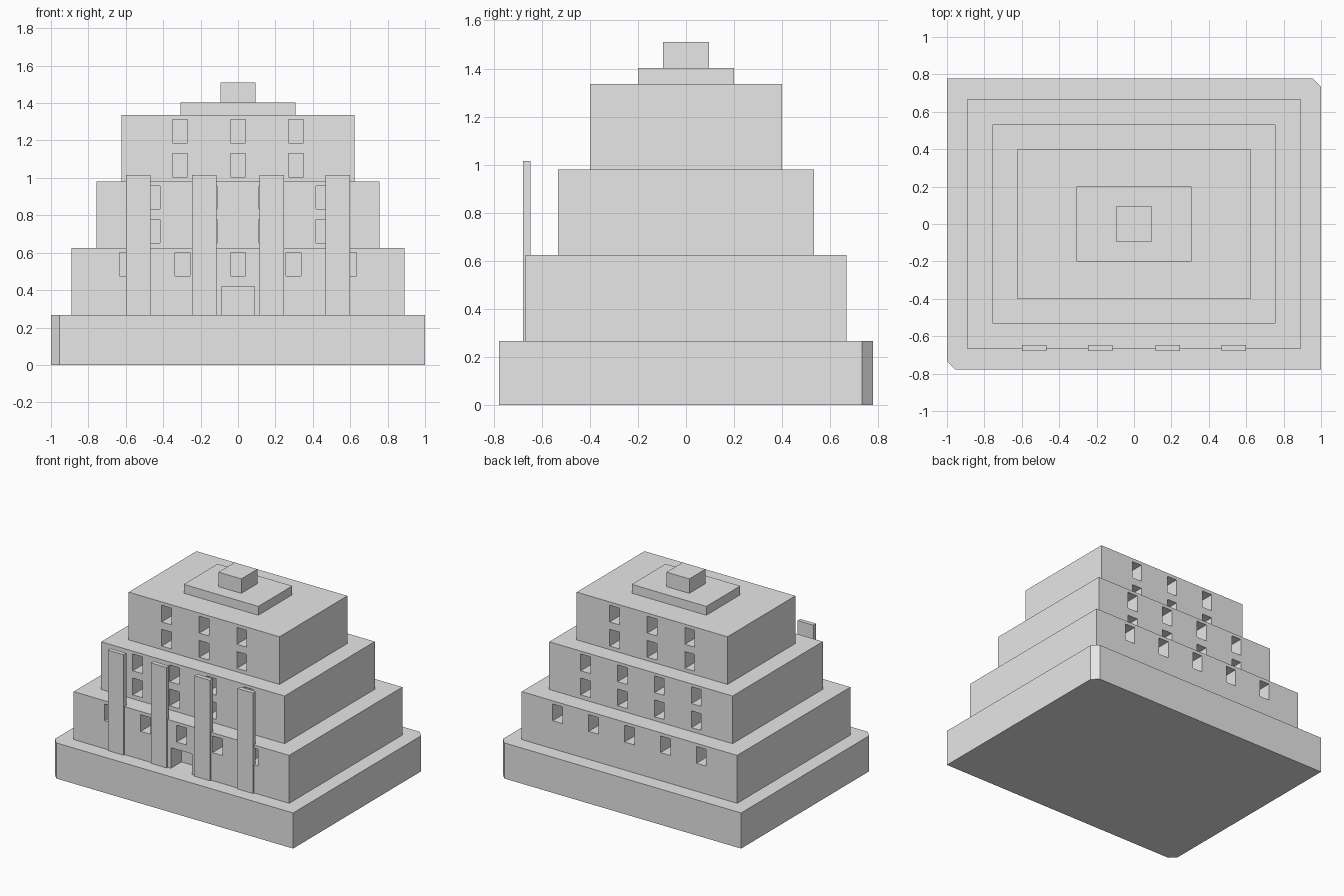
import bpy, bmesh
from mathutils import Matrix, Vector

if "Cube" in bpy.data.objects:
    bpy.data.objects.remove(bpy.data.objects["Cube"])

# Single stone colour
stone = bpy.data.materials.new("pale_grey_stone")
stone.use_nodes = True
colour = (0.8, 0.8, 0.8, 1)
stone.diffuse_color = colour
stone.node_tree.nodes["Principled BSDF"].inputs["Base Color"].default_value = colour


def boxes(name, bounds):
    """One flat-shaded object holding a box for each (low corner, high corner)."""
    bm = bmesh.new()
    for low, high in bounds:
        low, high = Vector(low), Vector(high)
        place = Matrix.Translation((low + high) / 2) @ Matrix.Diagonal((high - low).to_4d())
        bmesh.ops.create_cube(bm, size=1, matrix=place)
    mesh = bpy.data.meshes.new(name)
    bm.to_mesh(mesh)
    bm.free()
    mesh.materials.append(stone)
    obj = bpy.data.objects.new(name, mesh)
    bpy.context.collection.objects.link(obj)
    return obj


def block(name, hx, hy, z0, z1):
    return boxes(name, [((-hx, -hy, z0), (hx, hy, z1))])


def carve(target, bounds):
    """Cut the recesses into the target and drop the cutter."""
    cutter = boxes("recess_cutter", bounds)
    cutter.hide_render = True
    mod = target.modifiers.new("recesses", 'BOOLEAN')
    mod.operation, mod.solver, mod.object = 'DIFFERENCE', 'EXACT', cutter
    bpy.context.view_layer.objects.active = target
    bpy.ops.object.modifier_apply(modifier=mod.name)
    bpy.data.objects.remove(cutter)


DEPTH, HALF, TALL = 0.125, 0.04, 0.125


def windows(hy, columns, sills):
    """Recess boxes for matching front and back windows."""
    result = []
    for x in columns:
        for z in sills:
            for y0, y1 in ((-hy - 0.1, -hy + DEPTH), (hy - DEPTH, hy + 0.1)):
                result.append(((x - HALF, y0, z), (x + HALF, y1, z + TALL)))
    return result


# Plinth with two opposite corners clipped
plinth = block("plinth", 1, 0.778, 0, 0.266)
bm = bmesh.new()
bm.from_mesh(plinth.data)
corners = [e for e in bm.edges
           if all(v.co.x * v.co.y > 0 for v in e.verts)
           and abs(e.verts[0].co.z - e.verts[1].co.z) > 0.1]
bmesh.ops.bevel(bm, geom=corners, offset=0.045, segments=1, affect='EDGES')
bm.to_mesh(plinth.data)
bm.free()

# Stepped storeys with recessed windows, and a doorway in the lowest
lower = block("lower_storey", 0.89, 0.667, 0.266, 0.624)
door = ((-0.088, -0.8, 0.2), (0.088, -0.667 + DEPTH, 0.42))
carve(lower, windows(0.667, [i * 0.297 for i in range(-2, 3)], [0.475]) + [door])

middle = block("middle_storey", 0.757, 0.532, 0.624, 0.98)
carve(middle, windows(0.532, [(i - 1.5) * 0.305 for i in range(4)], [0.653, 0.833]))

upper = block("upper_storey", 0.623, 0.4, 0.98, 1.336)
carve(upper, windows(0.4, [-0.311, 0, 0.311], [1.006, 1.186]))

# Roof slab and crowning block
block("roof_slab", 0.308, 0.2, 1.336, 1.402)
block("roof_block", 0.094, 0.095, 1.402, 1.51)

# Tall flat pillars along the front
for side, s in (("right", -1), ("left", 1)):
    for place, x in (("inner", 0.18), ("outer", 0.534)):
        boxes(f"{side}_{place}_pillar",
              [((s * x - 0.065, -0.679, 0.266), (s * x + 0.065, -0.647, 1.016))])
